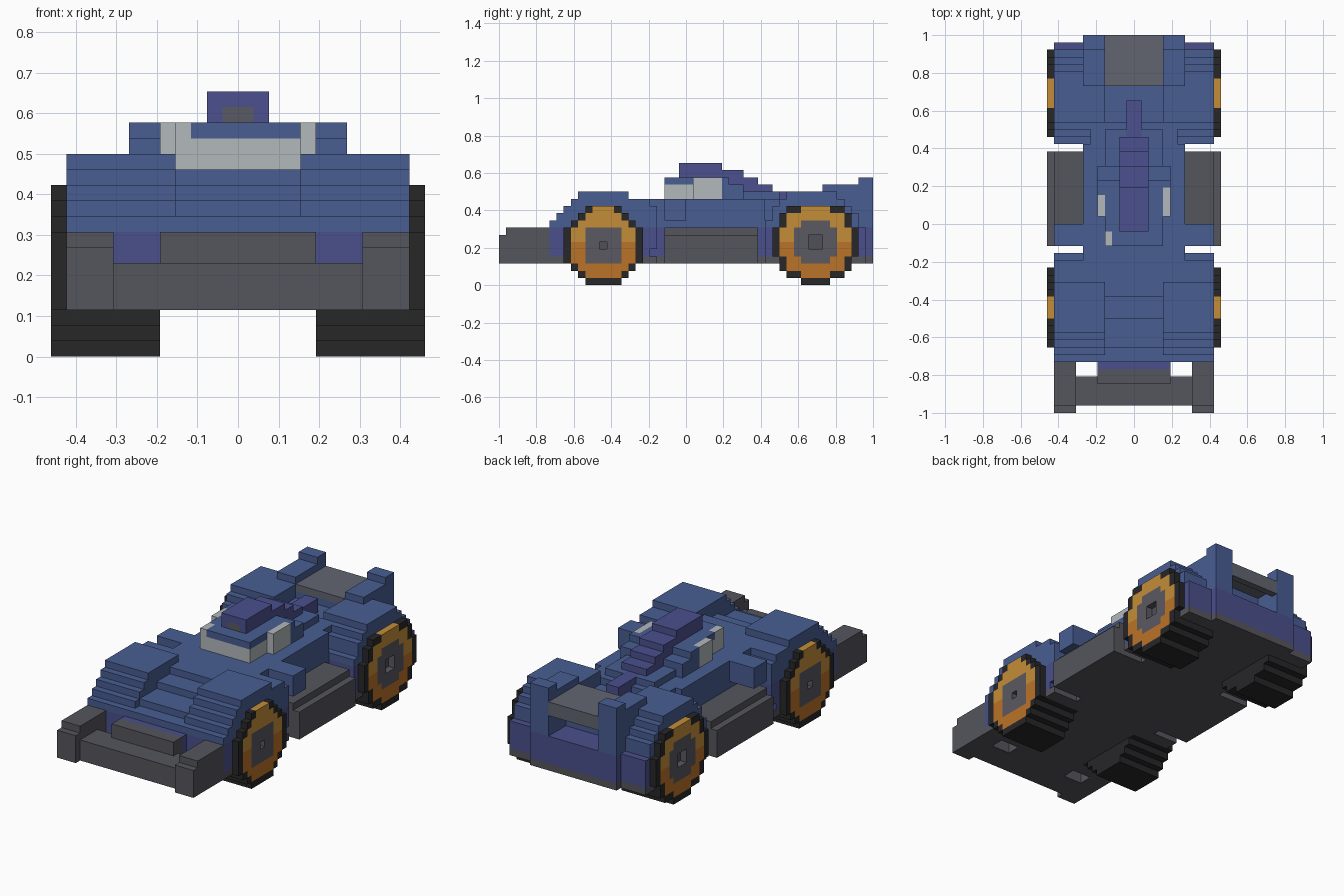
import bpy, bmesh
from math import hypot

if "Cube" in bpy.data.objects:
    bpy.data.objects.remove(bpy.data.objects["Cube"])

U = 1 / 26          # block size
cells = {}          # (x, y, z) -> part name


def box(part, x0, x1, y0, y1, z0, z1):
    for x in range(x0, x1):
        for y in range(y0, y1):
            for z in range(z0, z1):
                cells[x, y, z] = part


def pair(part, x0, x1, *r):
    box(part, x0, x1, *r)
    box(part, -x1, -x0, *r)


def shell(x0, x1, y0, y1, z0, z1):
    """Painted bodywork on both sides: darker below, lighter above."""
    if z0 < 8:
        pair("lower_body", x0, x1, y0, y1, z0, min(z1, 8))
    pair("upper_body", x0, x1, y0, y1, max(z0, 8), z1)


def steps(x0, x1, z0, profile, y_end):
    """Stepped profile given as (start y, top z) pairs."""
    ends = [p[0] for p in profile[1:]] + [y_end]
    for (y, top), e in zip(profile, ends):
        shell(x0, x1, y, e, z0, top)


# chassis floor
box("chassis", -7, 7, -19, 26, 3, 4)
box("chassis", -5, 5, -22, -19, 3, 4)
pair("chassis", 7, 11, -19, -4, 3, 4)
pair("chassis", 7, 11, 11, 25, 3, 4)

# hull between the wheels
steps(0, 7, 4, [(-8, 12)], 11)
steps(0, 4, 4, [(-19, 9), (-17, 10), (-13, 11), (-10, 12)], -8)
steps(0, 6, 4, [(11, 12), (14, 11)], 19)

# fenders
steps(4, 11, 4, [(-19, 9), (-18, 10), (-17, 11), (-16, 12), (-15, 13), (-8, 12)], -5)
shell(6, 11, -5, -4, 5, 11)
steps(4, 11, 4, [(11, 9), (12, 11), (13, 12), (14, 13), (21, 12), (22, 11), (23, 10), (24, 8)], 25)

# mirror pods
pair("upper_body", 7, 11, -3, 0, 9, 12)

# front bumper
box("front_bumper", -8, 8, -25, -21, 3, 6)
pair("front_bumper", 8, 11, -26, -25, 3, 7)
pair("front_bumper", 8, 11, -25, -19, 3, 8)
box("front_bumper", -5, 5, -22, -20, 4, 8)
box("lower_body", -5, 5, -20, -19, 4, 8)

# side sills
pair("side_sill", 7, 12, -3, 10, 3, 7)
pair("side_sill", 7, 11, -3, 10, 7, 8)

# cabin with windows
box("windows", -4, 4, -3, 1, 12, 14)
box("upper_body", -4, 4, -3, 6, 14, 15)
box("upper_body", -5, 5, 1, 6, 12, 15)
box("upper_body", -5, 5, 6, 8, 12, 14)
box("upper_body", -4, 4, 8, 13, 12, 13)
box("windows", -4, -3, -3, -1, 14, 15)
box("windows", 4, 5, 1, 5, 12, 15)
box("windows", -5, -4, 1, 4, 12, 15)

# roof spine
for y0, y1, top in [(-1, 5, 17), (5, 8, 16), (8, 10, 15), (10, 12, 14)]:
    box("roof_spine", -2, 2, y0, y1, 12, top)
box("roof_spine", -1, 1, 12, 17, 11, 13)
box("intake", -1, 1, -1, 0, 15, 16)

# rear frame with its opening and engine cover
shell(4, 7, 19, 26, 4, 14)
pair("upper_body", 4, 7, 24, 26, 14, 15)
shell(0, 4, 19, 26, 4, 8)
shell(0, 4, 19, 22, 8, 12)
box("engine_cover", -4, 4, 19, 26, 12, 13)
box("engine_cover", -4, 4, 25, 26, 11, 12)


# wheels: tyre, coloured ring, hub
def wheel(cy, cz, r, ring):
    y0 = int(cy - r)
    for y in range(y0, y0 + int(2 * r)):
        for z in range(0, 11):
            d = hypot(y + .5 - cy, z + .5 - cz)
            if d > r:
                continue
            if z < 5:
                pair("tyres", 5, 11, y, y + 1, z, z + 1)
            part = "tyres"
            if d < 1:
                part = "hub_caps"
            elif d < 3:
                part = "hubs"
            elif d < ring or (z == 10 and abs(y + .5 - cy) < 1.6):
                part = "rims_upper" if z > 5 else "rims_lower"
            if part == "hub_caps":
                pair(part, 10, 11, y, y + 1, z, z + 1)
            else:
                pair(part, 11, 12, y, y + 1, z, z + 1)


wheel(-11.5, 5.5, 5.5, 4.6)
wheel(18, 6, 6, 5.0)

colours = {
    "chassis": (.09, .09, .11), "lower_body": (.07, .08, .26),
    "upper_body": (.065, .11, .29), "front_bumper": (.09, .09, .11),
    "side_sill": (.09, .09, .11), "windows": (.45, .48, .5),
    "roof_spine": (.07, .08, .27), "intake": (.1, .1, .13),
    "engine_cover": (.12, .13, .16), "tyres": (.02, .02, .022),
    "hubs": (.1, .1, .12), "hub_caps": (.08, .08, .1),
    "rims_upper": (.55, .27, .04), "rims_lower": (.5, .17, .02),
}

# exposed block faces become one mesh per part
for part, col in colours.items():
    bm = bmesh.new()
    vs = {}
    for c, p in cells.items():
        if p != part:
            continue
        for a in range(3):
            for s in (0, 1):
                n = list(c)
                n[a] += 2 * s - 1
                if tuple(n) in cells:
                    continue
                b, d = (a + 1) % 3, (a + 2) % 3
                quad = []
                for i, j in ((0, 0), (1, 0), (1, 1), (0, 1)):
                    q = list(c)
                    q[a] += s
                    q[b] += i
                    q[d] += j
                    q = tuple(q)
                    if q not in vs:
                        vs[q] = bm.verts.new([k * U for k in q])
                    quad.append(vs[q])
                bm.faces.new(quad if s else quad[::-1])
    me = bpy.data.meshes.new(part)
    bm.to_mesh(me)
    bm.free()
    mat = bpy.data.materials.new(part + "_paint")
    mat.diffuse_color = (*col, 1)
    mat.use_nodes = True
    mat.node_tree.nodes["Principled BSDF"].inputs["Base Color"].default_value = mat.diffuse_color
    me.materials.append(mat)
    bpy.context.collection.objects.link(bpy.data.objects.new(part, me))
